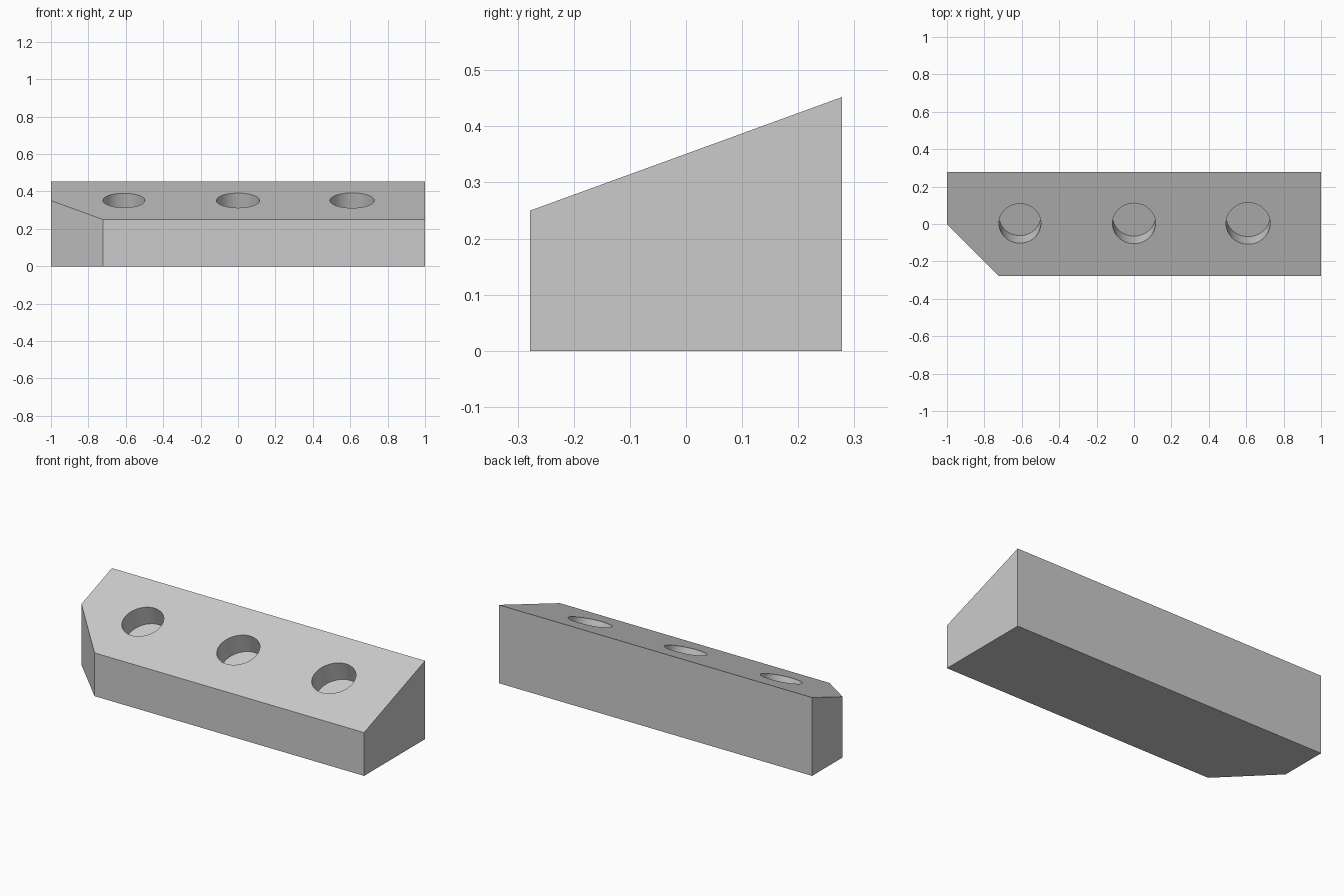
import bpy, bmesh, math
from mathutils import Matrix, Vector

if "Cube" in bpy.data.objects:
    bpy.data.objects.remove(bpy.data.objects["Cube"])

HALF_DEPTH = 0.278
MID_HEIGHT = 0.351
TILT = math.radians(20)
HOLE_DEPTH = 0.118

grey = bpy.data.materials.new("neutral grey")
grey.diffuse_color = (0.6, 0.6, 0.6, 1)
grey.use_nodes = True
grey.node_tree.nodes["Principled BSDF"].inputs["Base Color"].default_value = grey.diffuse_color


def make_object(name, bm):
    bmesh.ops.recalc_face_normals(bm, faces=bm.faces)
    mesh = bpy.data.meshes.new(name)
    bm.to_mesh(mesh)
    bm.free()
    mesh.materials.append(grey)
    obj = bpy.data.objects.new(name, mesh)
    bpy.context.collection.objects.link(obj)
    return obj


# Block: footprint with one clipped corner, raised to a sloping top
d = HALF_DEPTH
footprint = [(-1, d), (-1, 0), (-1 + d, -d), (1, -d), (1, d)]
bm = bmesh.new()
base = bm.faces.new([bm.verts.new((x, y, 0)) for x, y in footprint])
raised = bmesh.ops.extrude_face_region(bm, geom=[base])["geom"]
for v in raised:
    if isinstance(v, bmesh.types.BMVert):
        v.co.z = MID_HEIGHT + math.tan(TILT) * v.co.y
block = make_object("holder_block", bm)

# Three blind round holes, square to the slope and growing in size
bm = bmesh.new()
tilt = Matrix.Rotation(TILT, 4, 'X')
for x, radius in ((-0.61, 0.112), (0, 0.115), (0.61, 0.118)):
    place = Matrix.Translation((x, 0.003, MID_HEIGHT + 0.001)) @ tilt
    # cutter runs from the hole floor to well above the slope
    bmesh.ops.create_cone(bm, cap_ends=True, segments=64, radius1=radius,
                          radius2=radius, depth=2 * HOLE_DEPTH,
                          matrix=place)
cutter = make_object("hole_cutter", bm)

cut = block.modifiers.new("holes", 'BOOLEAN')
cut.operation = 'DIFFERENCE'
cut.solver = 'EXACT'
cut.object = cutter
bpy.context.view_layer.objects.active = block
block.select_set(True)
bpy.ops.object.modifier_apply(modifier=cut.name)
bpy.data.objects.remove(cutter)

# Smooth hole walls, sharp edges elsewhere
bpy.ops.object.shade_smooth_by_angle(angle=math.radians(30))
